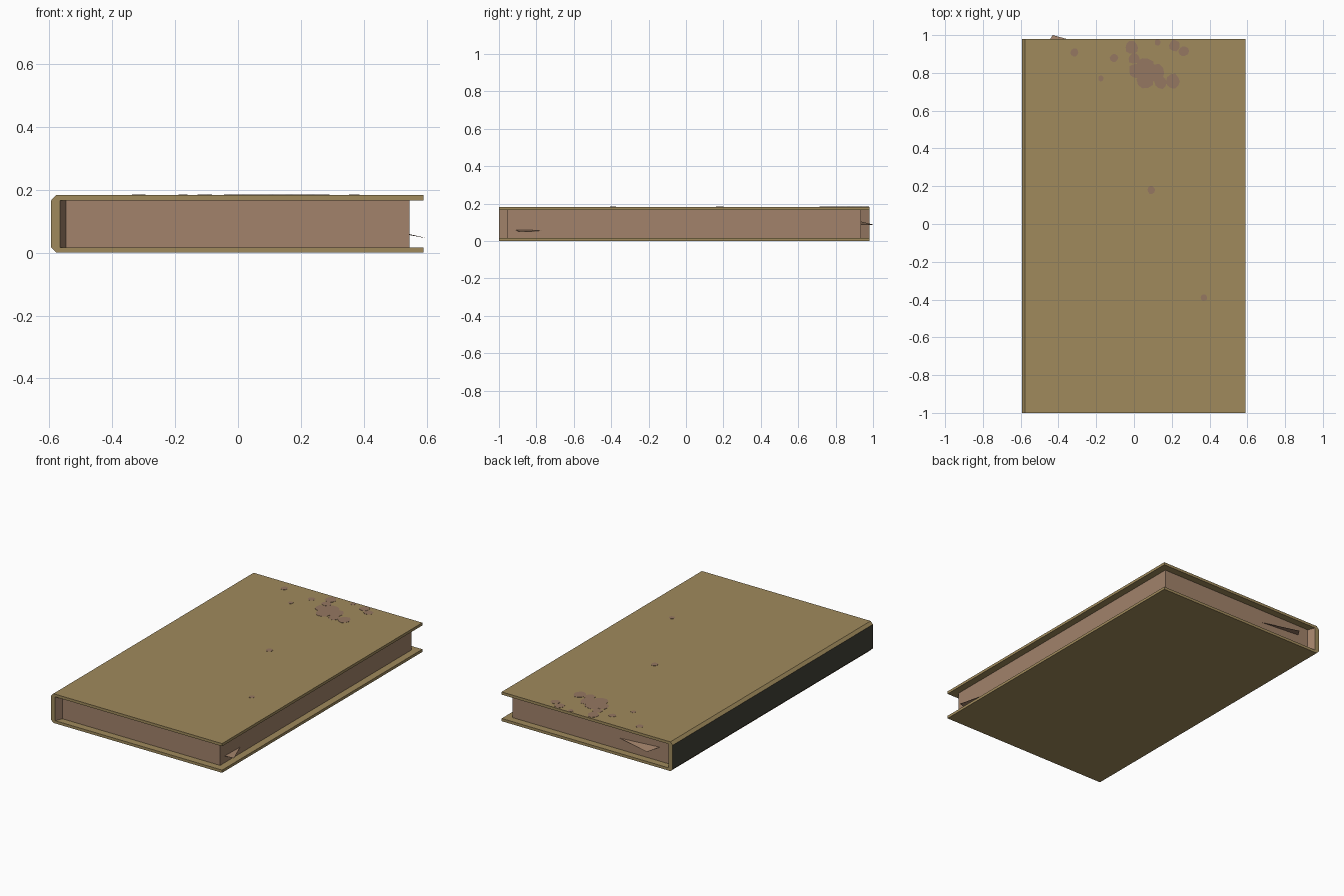
import bpy, bmesh, math, random
from mathutils import Vector

if "Cube" in bpy.data.objects:
    bpy.data.objects.remove(bpy.data.objects["Cube"])

random.seed(4)


def material(name, rgb):
    m = bpy.data.materials.new(name)
    m.diffuse_color = (*rgb, 1)
    m.use_nodes = True
    m.node_tree.nodes["Principled BSDF"].inputs["Base Color"].default_value = m.diffuse_color
    return m


TAN = material("tan cover", (0.35, 0.254, 0.107))
PAPER = material("brown paper", (0.36, 0.225, 0.145))
DARK = material("dark spine", (0.055, 0.055, 0.04))
STAIN = material("stain", (0.30, 0.185, 0.12))


def prism(name, points, offset, mats):
    """Extrude a closed outline of 3D points along offset."""
    bm = bmesh.new()
    face = bm.faces.new([bm.verts.new(p) for p in points])
    ext = bmesh.ops.extrude_face_region(bm, geom=[face])
    verts = [v for v in ext["geom"] if isinstance(v, bmesh.types.BMVert)]
    bmesh.ops.translate(bm, vec=Vector(offset), verts=verts)
    bmesh.ops.recalc_face_normals(bm, faces=bm.faces)
    mesh = bpy.data.meshes.new(name)
    bm.to_mesh(mesh)
    bm.free()
    ob = bpy.data.objects.new(name, mesh)
    bpy.context.collection.objects.link(ob)
    for m in mats:
        mesh.materials.append(m)
    return ob


H, X0, X1, Y0, Y1 = 0.183, -0.594, 0.59, -1.0, 0.98
T = 0.017                       # board thickness

# Cover: C-shaped profile with chamfered spine corners
half = [(X1, 0), (-0.578, 0), (X0, T)]
inner = [(-0.565, T), (X1, T)]
outline = half + [(x, H - z) for x, z in reversed(half)]
outline += [(x, H - z) for x, z in reversed(inner)] + inner
cover = prism("cover", [(x, Y0, z) for x, z in outline], (0, Y1 - Y0, 0), [TAN, DARK])
for p in cover.data.polygons:   # dark outer face of the spine
    if p.normal.x < -0.95:
        p.material_index = 1

# Page block, flaring out to the ends of the spine
plan = [(-0.565, Y0 + 0.002), (-0.547, -0.955), (0.545, -0.955),
        (0.545, 0.935), (-0.547, 0.935), (-0.565, Y1 - 0.002)]
prism("page_block", [(x, y, T) for x, y in plan], (0, 0, H - 2 * T), [PAPER])

# Loose page corners sticking out
prism("loose_page_back", [(-0.193, 0.934, 0.086), (-0.473, 0.934, 0.104), (-0.43, 1.0, 0.087)],
      (0, 0, 0.001), [PAPER])
prism("loose_page_side", [(0.544, -0.91, 0.058), (0.544, -0.755, 0.056), (0.592, -0.885, 0.047)],
      (0, 0, 0.001), [PAPER])

# Stains on the front cover: irregular thin spots (x, y, radius)
spots = [(-0.315, 0.91, 0.022), (-0.105, 0.88, 0.022), (-0.175, 0.77, 0.015),
         (-0.012, 0.935, 0.034), (0.0, 0.875, 0.03), (0.012, 0.81, 0.04),
         (0.06, 0.83, 0.05), (0.06, 0.765, 0.045), (0.12, 0.80, 0.045),
         (0.14, 0.75, 0.035), (0.205, 0.755, 0.04), (0.215, 0.945, 0.03),
         (0.265, 0.915, 0.028), (0.125, 0.962, 0.017),
         (0.09, 0.18, 0.02), (0.37, -0.39, 0.017)]
for i, (cx, cy, r) in enumerate(spots):
    ring = []
    for k in range(10):
        a = math.tau * k / 10
        s = r * random.uniform(0.88, 1.1)
        ring.append((cx + s * math.cos(a), min(cy + s * math.sin(a), Y1), H - 0.001))
    prism(f"stain_{i + 1}", ring, (0, 0, 0.002 + i * 0.00002), [STAIN])
